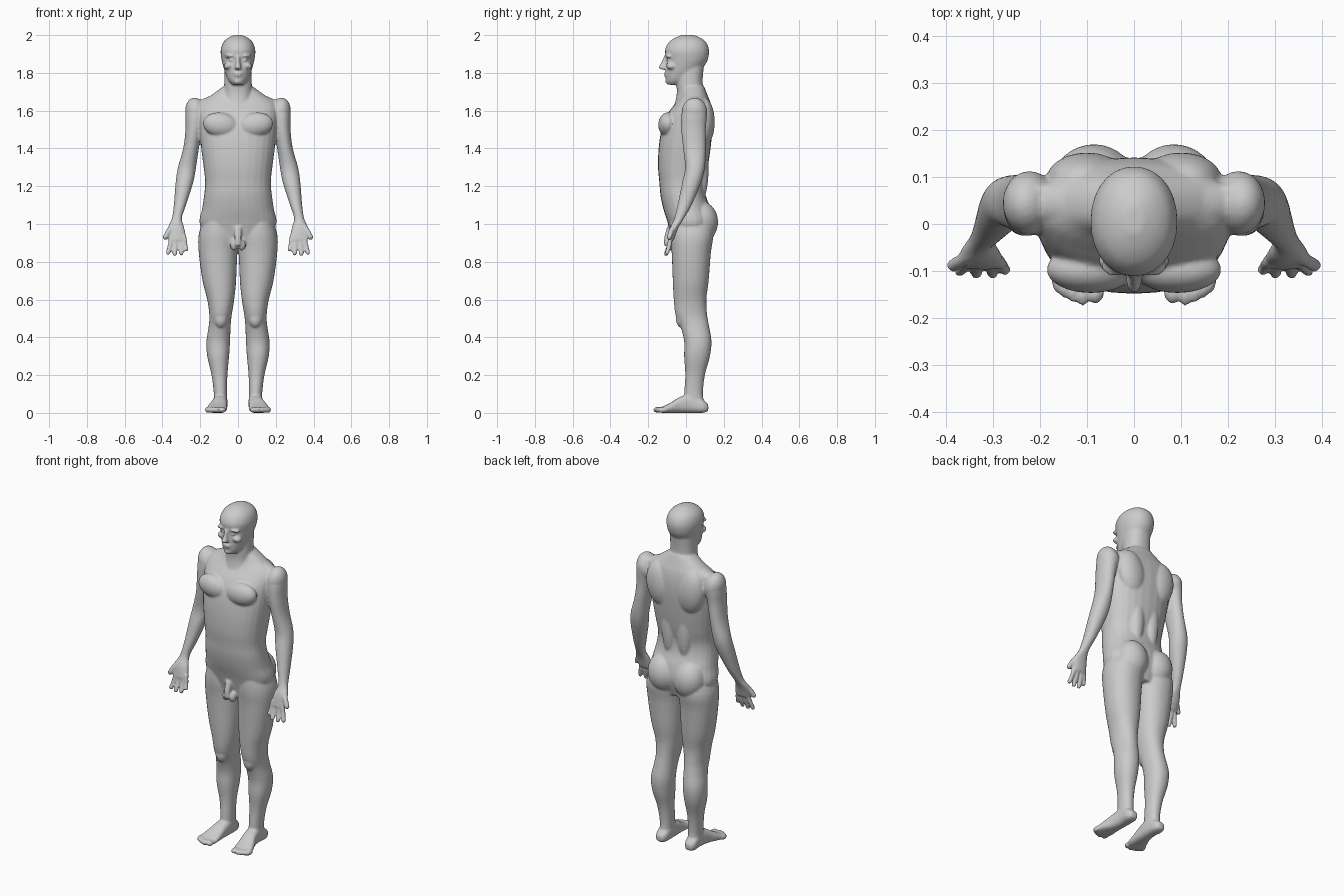
import bpy, bmesh, math
from mathutils import Matrix, Vector

bm = bmesh.new()


def loft(rings, axis='z', side=1, power=2.3, steps=4, n=28):
    """Closed skin through rings (position, u0, u1, v0, v1), smoothed along its length."""
    rows = []
    for i in range(len(rings) - 1):
        p = [Vector(rings[min(max(i + k, 0), len(rings) - 1)]) for k in (-1, 0, 1, 2)]
        for s in range(steps):
            t = s / steps
            rows.append(0.5 * (2 * p[1] + (p[2] - p[0]) * t
                        + (2 * p[0] - 5 * p[1] + 4 * p[2] - p[3]) * t * t
                        + (3 * p[1] - p[0] - 3 * p[2] + p[3]) * t ** 3))
    rows.append(Vector(rings[-1]))
    loops = []
    for pos, u0, u1, v0, v1 in rows:
        loop = []
        for k in range(n):
            a = 2 * math.pi * k / n
            c, s = math.cos(a), math.sin(a)
            u = (u0 + u1) / 2 + (u1 - u0) / 2 * math.copysign(abs(c) ** (2 / power), c)
            v = (v0 + v1) / 2 + (v1 - v0) / 2 * math.copysign(abs(s) ** (2 / power), s)
            co = (u * side, v, pos) if axis == 'z' else (u * side, pos, v)
            loop.append(bm.verts.new(co))
        loops.append(loop)
    faces = [bm.faces.new(loops[0]), bm.faces.new(loops[-1])]
    for a, b in zip(loops, loops[1:]):
        for k in range(n):
            j = (k + 1) % n
            faces.append(bm.faces.new((a[k], a[j], b[j], b[k])))
    bmesh.ops.recalc_face_normals(bm, faces=faces)


def blob(c, r, rot=0.0):
    """Ellipsoid muscle or bump, tilted about y by rot."""
    m = Matrix.Translation(c) @ Matrix.Rotation(rot, 4, 'Y') @ Matrix.Diagonal((*r, 1))
    bmesh.ops.create_uvsphere(bm, u_segments=24, v_segments=14, radius=1, matrix=m)


def digit(points, r, side):
    """Finger running through points, with a round tip."""
    loft([(z, x - r, x + r, y - r, y + r) for x, y, z in points], side=side, power=2, n=12)
    x, y, z = points[-1]
    blob((x * side, y, z), (r, r, r))


# torso
loft([(.90, -.15, .15, -.07, .11), (1.0, -.203, .203, -.095, .14),
      (1.08, -.19, .19, -.12, .13), (1.15, -.18, .18, -.135, .105),
      (1.22, -.174, .174, -.141, .098), (1.3, -.182, .182, -.148, .115),
      (1.4, -.195, .195, -.145, .13), (1.5, -.205, .205, -.13, .14),
      (1.58, -.21, .21, -.10, .14), (1.64, -.20, .20, -.055, .13),
      (1.68, -.145, .145, -.03, .115), (1.73, -.075, .075, -.02, .095)])
# neck
loft([(1.6, -.08, .08, -.07, .11), (1.68, -.077, .077, -.05, .105),
      (1.74, -.073, .073, -.05, .088), (1.84, -.07, .07, -.05, .095)])

# head
loft([(1.737, -.028, .028, -.095, -.03), (1.76, -.05, .05, -.106, .02),
      (1.80, -.068, .068, -.108, .07), (1.84, -.08, .08, -.106, .1),
      (1.875, -.088, .088, -.105, .117), (1.92, -.092, .092, -.111, .122),
      (1.96, -.079, .079, -.092, .108), (1.985, -.053, .053, -.06, .078),
      (2.001, -.02, .02, -.02, .04)], power=2.1)
# nose, lips and chin
loft([(1.818, -.017, .017, -.128, -.09), (1.828, -.018, .018, -.146, -.09),
      (1.85, -.012, .012, -.134, -.09), (1.89, -.01, .01, -.116, -.09)], n=14)
blob((0, -.104, 1.797), (.027, .014, .006))
blob((0, -.102, 1.785), (.023, .014, .006))
blob((0, -.094, 1.755), (.024, .016, .016))

# groin
loft([(.885, -.016, .016, -.117, -.085), (.93, -.018, .018, -.115, -.08),
      (.985, -.02, .02, -.10, -.06)], n=14)
for s in (1, -1):
    blob((s * .02, -.08, .888), (.021, .024, .03))

for s in (1, -1):
    # brow, cheek and eye
    blob((s * .038, -.09, 1.89), (.034, .021, .009), s * .1)
    blob((s * .048, -.078, 1.838), (.028, .027, .018), s * .3)
    blob((s * .035, -.088, 1.867), (.015, .017, .008))
    # chest, shoulder, shoulder blade and back muscles
    blob((s * .092, -.097, 1.525), (.095, .05, .065), s * -.15)
    blob((s * .222, .045, 1.59), (.056, .068, .08), s * .2)
    blob((s * .1, .095, 1.54), (.085, .057, .13), s * .15)
    blob((s * .05, .08, 1.3), (.045, .04, .18))
    # collar slope
    blob((s * .12, .045, 1.65), (.13, .05, .035), s * .3)
    # buttock
    blob((s * .085, .08, 1.01), (.092, .09, .11), s * .15)

    # arm and palm
    loft([(1.655, .18, .24, .02, .08), (1.6, .17, .275, -.02, .11),
          (1.5, .19, .278, -.025, .105), (1.4, .207, .29, -.015, .105),
          (1.3, .222, .318, -.005, .10), (1.22, .237, .33, -.02, .08),
          (1.1, .275, .34, -.045, .03), (1.03, .297, .35, -.062, -.01),
          (.98, .284, .37, -.085, -.04), (.915, .272, .362, -.098, -.064)],
         side=s, power=2.1)
    # fingers and thumb
    for x0, x1, y1, z1 in ((.285, .274, -.097, .866), (.306, .300, -.105, .845),
                           (.328, .335, -.105, .842), (.349, .37, -.1, .848)):
        digit([(x0, -.08, .94), ((x0 + x1) / 2, -.088, .89), (x1, y1, z1)], .0125, s)
    digit([(.345, -.06, 1.0), (.368, -.078, .965), (.384, -.088, .93)], .0145, s)

    # leg
    loft([(1.05, .04, .17, -.08, .12), (.95, .002, .207, -.085, .145),
          (.85, .004, .208, -.076, .132), (.7, .01, .188, -.07, .12),
          (.6, .02, .163, -.065, .108), (.52, .033, .152, -.056, .112),
          (.46, .039, .155, -.03, .122), (.38, .042, .167, -.01, .135),
          (.3, .047, .163, -.01, .127), (.2, .056, .14, -.004, .1),
          (.1, .058, .128, -.01, .09), (.03, .058, .13, -.01, .1)],
         side=s, power=2.15)
    # kneecap
    blob((s * .092, -.022, .5), (.036, .032, .05))
    # foot
    loft([(.118, .075, .115, .01, .045), (.09, .06, .13, 0, .07),
          (.03, .055, .13, 0, .1), (-.03, .057, .14, 0, .085),
          (-.08, .058, .16, 0, .055), (-.12, .06, .17, 0, .035),
          (-.138, .07, .16, .002, .028)], axis='y', side=s, power=2.6)
    # toes
    for x, y, r in ((.083, -.145, .02), (.109, -.15, .0135), (.13, -.143, .0125),
                    (.148, -.133, .012), (.163, -.122, .0115)):
        blob((s * x, y, .016), (r, .025, .016))

mesh = bpy.data.meshes.new("body")
bm.to_mesh(mesh)
bm.free()
body = bpy.data.objects.new("body", mesh)
bpy.context.collection.objects.link(body)
bpy.context.view_layer.objects.active = body
body.select_set(True)

skin = bpy.data.materials.new("plain_grey")
skin.diffuse_color = (.6, .6, .6, 1)
mesh.materials.append(skin)

# fuse all parts into one skin and soften the joins
fuse = body.modifiers.new("fuse", 'REMESH')
fuse.mode = 'VOXEL'
fuse.voxel_size = .006
fuse.use_smooth_shade = True
soften = body.modifiers.new("soften", 'SMOOTH')
soften.factor = .5
soften.iterations = 6
for name in ("fuse", "soften"):
    bpy.ops.object.modifier_apply(modifier=name)
bpy.ops.object.shade_smooth()
